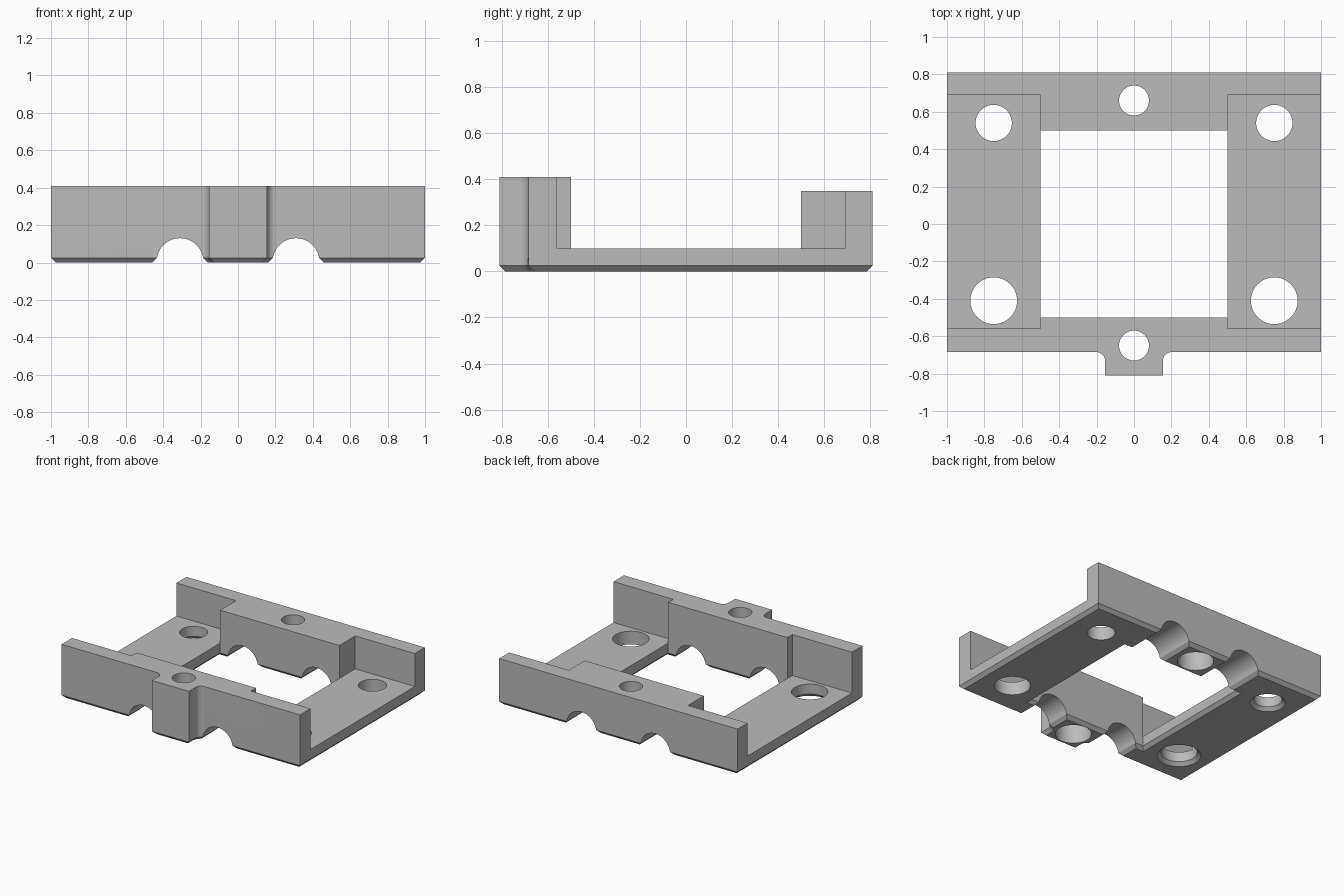
import bpy
import bmesh
import math
from mathutils import Vector

if "Cube" in bpy.data.objects:
    bpy.data.objects.remove(bpy.data.objects["Cube"], do_unlink=True)

CH = 0.025  # bottom chamfer


def loft(name, rings):
    """Closed solid skinned through equal-length rings of points."""
    bm = bmesh.new()
    loops = [[bm.verts.new(p) for p in ring] for ring in rings]
    n = len(loops[0])
    for a, b in zip(loops, loops[1:]):
        for i in range(n):
            j = (i + 1) % n
            bm.faces.new((a[i], a[j], b[j], b[i]))
    bm.faces.new(loops[0][::-1])
    bm.faces.new(loops[-1])
    bmesh.ops.recalc_face_normals(bm, faces=bm.faces)
    mesh = bpy.data.meshes.new(name)
    bm.to_mesh(mesh)
    bm.free()
    obj = bpy.data.objects.new(name, mesh)
    bpy.context.collection.objects.link(obj)
    return obj


def at_z(points, z):
    return [(p[0], p[1], z) for p in points]


def rect(x0, x1, y0, y1):
    return [(x0, y0), (x1, y0), (x1, y1), (x0, y1)]


def box(name, x0, x1, y0, y1, z0, z1):
    r = rect(x0, x1, y0, y1)
    return loft(name, [at_z(r, z0), at_z(r, z1)])


def inset(points, d):
    """Mitred inward offset of a counter-clockwise outline."""
    pts = [Vector(p) for p in points]
    out = []
    for i, p in enumerate(pts):
        a = (p - pts[i - 1]).normalized()
        b = (pts[(i + 1) % len(pts)] - p).normalized()
        na, nb = Vector((-a.y, a.x)), Vector((-b.y, b.x))
        out.append(p + (na + nb) * d / (1 + na.dot(nb)))
    return out


def hole(name, x, y, steps, n=48):
    """Round cutter from (z, radius) steps."""
    turn = [2 * math.pi * i / n for i in range(n)]
    return loft(name, [[(x + r * math.cos(t), y + r * math.sin(t), z) for t in turn]
                       for z, r in steps])


# Body outline: plate with a front boss blended by fillets
FIL, BOSS, FRONT, BACK = 0.045, 0.155, -0.685, 0.81
half = [(BOSS, -0.81)]
for i in range(9):
    t = math.pi - i * math.pi / 16
    half.append((BOSS + FIL + FIL * math.cos(t), FRONT - FIL + FIL * math.sin(t)))
half += [(1, FRONT), (1, BACK)]
outline = half + [(-x, y) for x, y in reversed(half)]
body = loft("mounting_bracket", [at_z(inset(outline, CH), 0),
                                 at_z(outline, CH), at_z(outline, 0.41)])

# Lower back wall, central window with chamfered underside
window = rect(-0.5, 0.5, -0.5, 0.5)
flare = inset(window, -2 * CH)
cutters = [
    box("back_wall_cutter", -2, 2, 0, 2, 0.35, 1),
    loft("window_cutter", [at_z(flare, -CH), at_z(window, CH), at_z(window, 1)]),
]

# Side floors, underside arches and corner holes on both sides
R = 0.125
for s, side in ((-1, "right"), (1, "left")):
    x0, x1 = sorted((s * 0.5, s * 2))
    cutters.append(box(side + "_floor_cutter", x0, x1, -0.56, 0.69, 0.1, 1))
    lift = math.asin(0.02 / R)
    arc = [lift + (math.pi - 2 * lift) * i / 32 for i in range(33)]
    arch = [(R * math.cos(t), 0.005 + R * math.sin(t)) for t in arc]
    edge = arch[0][0] + 2 * CH
    arch += [(-edge, -CH), (edge, -CH)]
    cutters.append(loft(side + "_arch_cutter",
                        [[(s * 0.31 + x, y, z) for x, z in arch] for y in (-2, 2)]))
    flared = 2 * CH if s < 0 else 0
    for end, y, r in (("front", -0.41, 0.125), ("back", 0.54, 0.097)):
        cutters.append(hole(f"{side}_{end}_hole_cutter", s * 0.75, y,
                            [(-CH, r + flared), (CH, r), (1, r)]))

# Counterbored screw holes in the front and back walls
for end, y in (("front", -0.65), ("back", 0.66)):
    cutters.append(hole(end + "_screw_cutter", 0, y,
                        [(-CH, 0.125), (0.15, 0.125), (0.15, 0.08), (1, 0.08)]))

# Cut the body, then discard the cutters
bpy.ops.object.select_all(action="DESELECT")
bpy.context.view_layer.objects.active = body
body.select_set(True)
for c in cutters:
    c.hide_render = True
    mod = body.modifiers.new(c.name, "BOOLEAN")
    mod.operation = "DIFFERENCE"
    mod.solver = "EXACT"
    mod.object = c
    bpy.ops.object.modifier_apply(modifier=mod.name)
    bpy.data.objects.remove(c, do_unlink=True)

# Single grey material
grey = bpy.data.materials.new("plain_grey")
grey.use_nodes = True
colour = (0.5, 0.5, 0.5, 1)
grey.diffuse_color = colour
grey.node_tree.nodes["Principled BSDF"].inputs["Base Color"].default_value = colour
body.data.materials.clear()
body.data.materials.append(grey)
bpy.ops.object.shade_smooth_by_angle(angle=math.radians(30))
